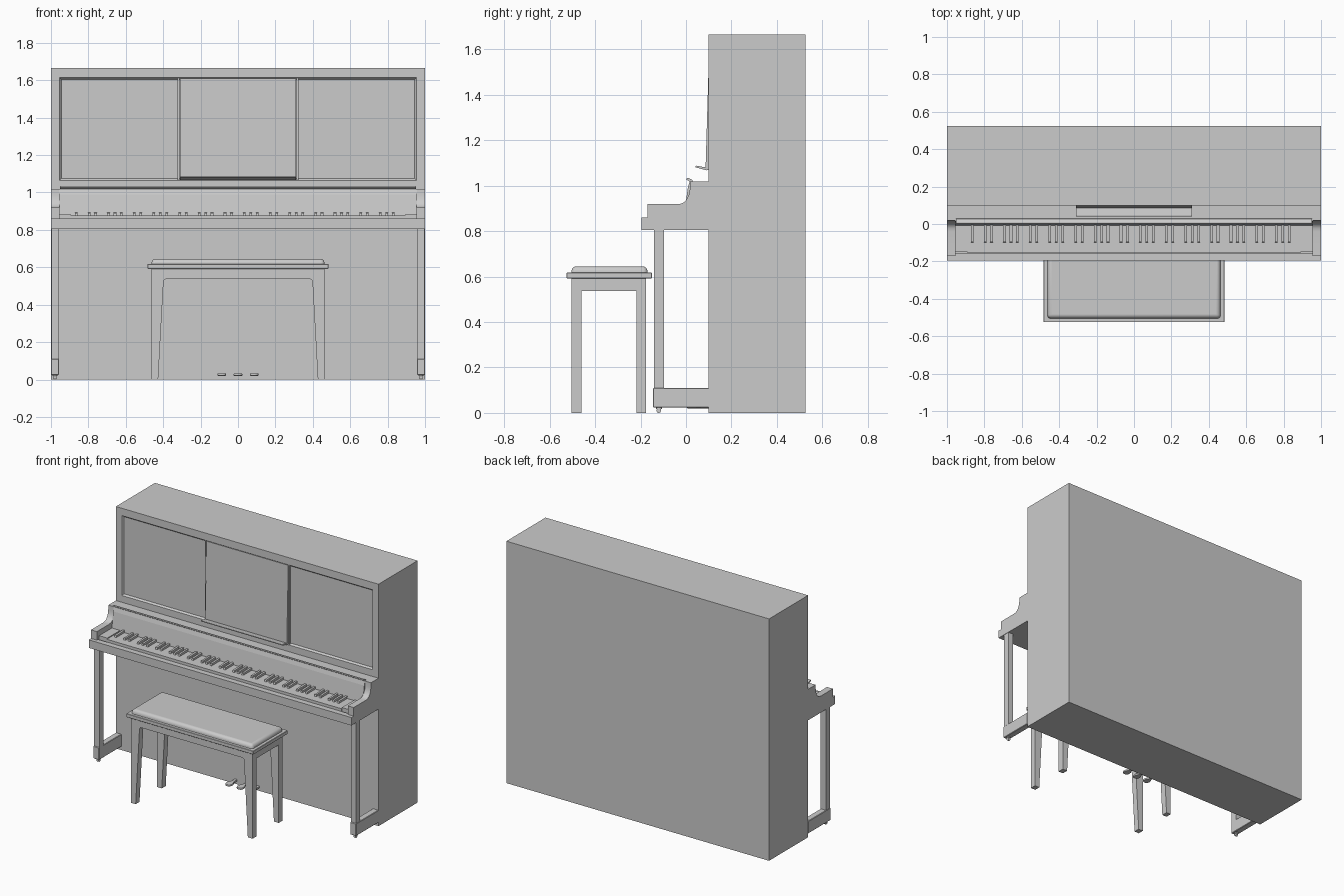
import bpy, bmesh
from math import cos, sin, pi

if "Cube" in bpy.data.objects:
    bpy.data.objects.remove(bpy.data.objects["Cube"])


def prism(name, pts, lo, hi, axis='X'):
    """Extrude a profile: (y, z) along X, (x, z) along Y, (x, y) along Z."""
    place = {'X': lambda p, t: (t, p[0], p[1]),
             'Y': lambda p, t: (p[0], t, p[1]),
             'Z': lambda p, t: (p[0], p[1], t)}[axis]
    bm = bmesh.new()
    a = [bm.verts.new(place(p, lo)) for p in pts]
    b = [bm.verts.new(place(p, hi)) for p in pts]
    bm.faces.new(a)
    bm.faces.new(b[::-1])
    for i in range(len(pts)):
        j = (i + 1) % len(pts)
        bm.faces.new((a[i], b[i], b[j], a[j]))
    bmesh.ops.recalc_face_normals(bm, faces=bm.faces)
    me = bpy.data.meshes.new(name)
    bm.to_mesh(me)
    bm.free()
    ob = bpy.data.objects.new(name, me)
    bpy.context.collection.objects.link(ob)
    return ob


def box(name, x, y, z):
    return prism(name, [(x[0], y[0]), (x[1], y[0]), (x[1], y[1]), (x[0], y[1])], z[0], z[1], 'Z')


def bevel(ob, width, segments):
    m = ob.modifiers.new("bevel", 'BEVEL')
    m.width, m.segments = width, segments
    m.limit_method = 'ANGLE'


def smooth(ob, angle=0.6):
    bpy.ops.object.select_all(action='DESELECT')
    ob.select_set(True)
    bpy.context.view_layer.objects.active = ob
    bpy.ops.object.shade_smooth_by_angle(angle=angle)


def circle(cx, cy, r, n=16):
    return [(cx + r * cos(2 * pi * i / n), cy + r * sin(2 * pi * i / n)) for i in range(n)]


def span(s, a, b):
    return tuple(sorted((s * a, s * b)))


# Cabinet with a recessed, bevelled upper panel
cabinet = box("cabinet", (-1, 1), (0.10, 0.525), (0, 1.665))
cutter = box("panel_cutter", (-0.955, 0.955), (0.10, 0.112), (1.064, 1.615))
for v in cutter.data.vertices:
    if v.co.y > 0.11:
        v.co.x -= 0.01 if v.co.x > 0 else -0.01
        v.co.z -= 0.01 if v.co.z > 1.3 else -0.01
    else:
        v.co.y -= 0.0005
cutter.hide_render = True
cutter.hide_set(True)
cut = cabinet.modifiers.new("panel_recess", 'BOOLEAN')
cut.operation, cut.solver, cut.object = 'DIFFERENCE', 'EXACT', cutter

# Tilted music desk with its ledge and the strips beside it
prism("music_desk", [(0.102, 1.61), (0.114, 1.61), (0.114, 1.072), (0.086, 1.072)], -0.311, 0.311)
ledge = prism("music_ledge", [(0.041, 1.081), (0.041, 1.087), (0.047, 1.088), (0.09, 1.08),
                              (0.113, 1.08), (0.113, 1.069), (0.09, 1.068)], -0.311, 0.311)
for s in (-1, 1):
    box("panel_divider", span(s, 0.314, 0.323), (0.101, 0.114), (1.066, 1.613))

# Key bed, key slip, shelf and fallboard
box("key_bed", (-1, 1), (-0.17, 0.10), (0.805, 0.85))
box("key_slip", (-1, 1), (-0.195, -0.157), (0.805, 0.86))
prism("fallboard", [(-0.008, 0.85), (-0.008, 0.88), (0.008, 0.99), (0.016, 1.018),
                    (0.10, 1.018), (0.10, 0.85)], -0.956, 0.956)
prism("fallboard_lip", [(0.002, 1.027), (0.004, 1.034), (0.011, 1.034), (0.028, 1.025),
                        (0.03, 1.016), (0.02, 1.016)], -0.953, 0.953)

# Keys: one white keyboard and raised black keys
box("white_keys", (-0.893, 0.893), (-0.152, 0.0), (0.83, 0.876))
PITCH, START = 0.0346, -0.90
for i in range(1, 51):
    if (i - 1) % 7 in (0, 2, 3, 5, 6):      # skip the B-C and E-F gaps
        x = START + i * PITCH
        prism("black_key", [(-0.10, 0.87), (-0.095, 0.889), (0.0, 0.892), (0.0, 0.87)],
              x - 0.007, x + 0.007)

# Cheeks, key blocks, legs, feet and casters on both sides
cheek = [(0.10, 1.018), (0.018, 1.018), (0.017, 0.985), (0.013, 0.962), (0.005, 0.943),
         (-0.008, 0.928), (-0.022, 0.921), (-0.04, 0.919), (-0.17, 0.919), (-0.17, 0.82), (0.10, 0.82)]
for s in (-1, 1):
    smooth(prism("cheek", cheek, *span(s, 0.955, 1.0)))
    box("key_block", span(s, 0.893, 0.956), (-0.146, 0.0), (0.84, 0.882))
    box("front_leg", span(s, 0.957, 0.998), (-0.14, -0.096), (0.10, 0.81))
    bevel(box("foot", span(s, 0.957, 1.0), (-0.145, 0.101), (0.024, 0.11)), 0.003, 1)
    prism("caster_stem", circle(s * 0.978, -0.115, 0.006), 0.01, 0.03, 'Z')
    prism("caster_plate", circle(s * 0.978, -0.118, 0.013), 0.018, 0.026, 'Z')
    smooth(prism("caster_wheel", circle(-0.12, 0.0105, 0.0105), *span(s, 0.970, 0.986)))

# Pedals: narrow stem and rounded wide tip
for x in (-0.086, 0, 0.086):
    half = [(0.009, 0.11), (0.010, 0.065), (0.021, 0.045), (0.023, 0.025), (0.018, 0.011), (0.008, 0.005)]
    outline = [(x + a, b) for a, b in half] + [(x - a, b) for a, b in reversed(half)]
    bevel(prism("pedal", outline, 0.02, 0.033, 'Z'), 0.003, 2)

# Bench: two arched end frames, side rails, seat board and cushion
arch_half = [(0.463, 0.595), (0.463, 0.0), (0.427, 0.0), (0.398, 0.525), (0.395, 0.533), (0.387, 0.537)]
arch = arch_half + [(-x, z) for x, z in reversed(arch_half)]
prism("bench_front_frame", arch, -0.503, -0.461, 'Y')
prism("bench_back_frame", arch, -0.219, -0.176, 'Y')
for s in (-1, 1):
    box("bench_side_rail", span(s, 0.42, 0.463), (-0.465, -0.215), (0.537, 0.595))
bevel(box("seat_board", (-0.484, 0.484), (-0.525, -0.15), (0.592, 0.617)), 0.002, 1)
cushion = box("seat_cushion", (-0.466, 0.466), (-0.508, -0.166), (0.60, 0.645))
for v in cushion.data.vertices:             # slightly narrower top
    if v.co.z > 0.62:
        v.co.x *= 0.985
        v.co.y = -0.337 + (v.co.y + 0.337) * 0.96
bevel(cushion, 0.018, 4)
smooth(cushion, 1.2)
